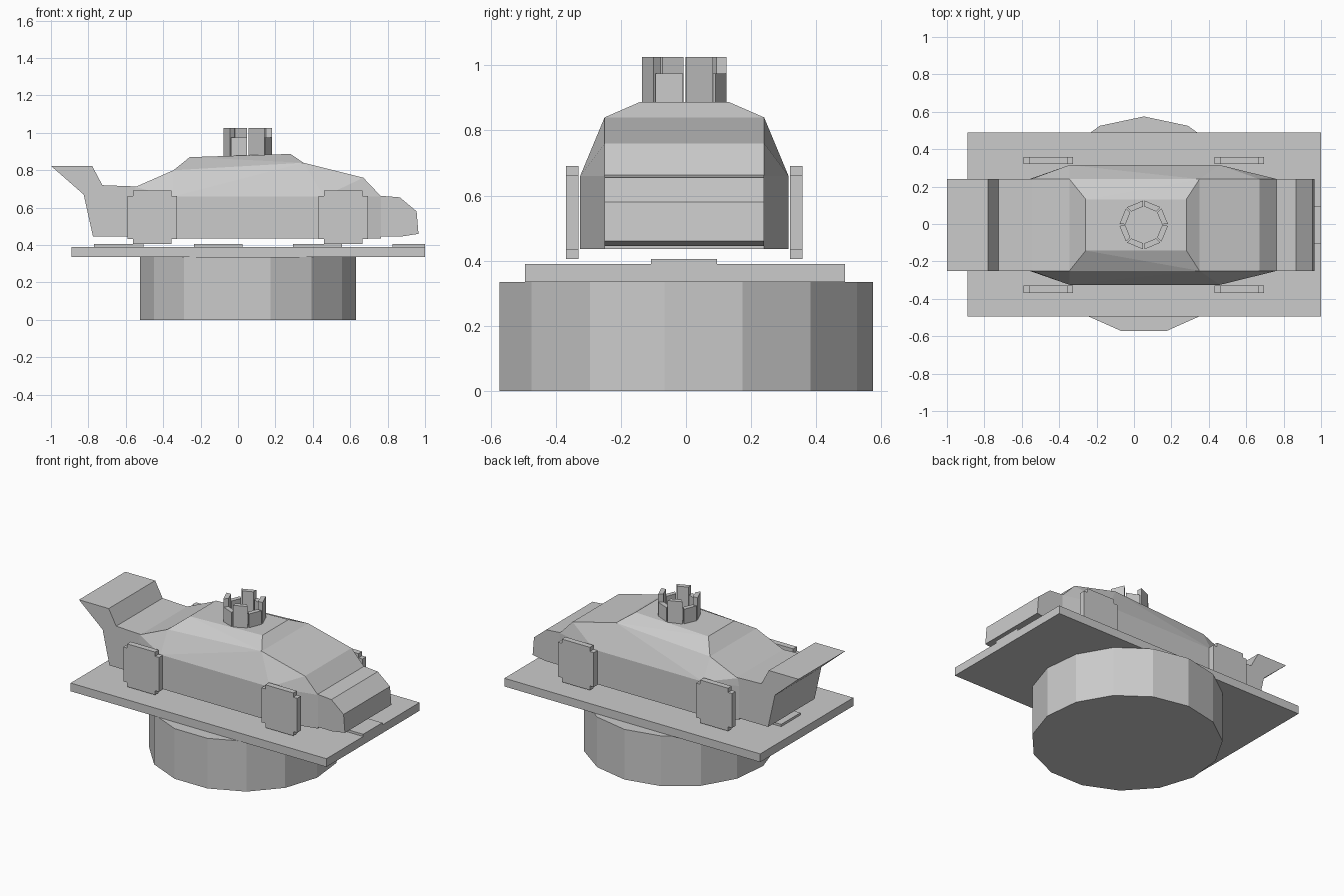
import bpy, bmesh
from math import sin, cos, radians

if "Cube" in bpy.data.objects:
    bpy.data.objects.remove(bpy.data.objects["Cube"])

YC = -0.005  # centre line of the car across y


def finish(name, bm):
    bmesh.ops.recalc_face_normals(bm, faces=bm.faces)
    me = bpy.data.meshes.new(name)
    bm.to_mesh(me)
    bm.free()
    ob = bpy.data.objects.new(name, me)
    bpy.context.collection.objects.link(ob)
    return ob


def prism(name, pts, vec):
    """Extrude a closed loop of 3D points along vec."""
    bm = bmesh.new()
    f = bm.faces.new([bm.verts.new(p) for p in pts])
    r = bmesh.ops.extrude_face_region(bm, geom=[f])
    new = [v for v in r["geom"] if isinstance(v, bmesh.types.BMVert)]
    bmesh.ops.translate(bm, verts=new, vec=vec)
    if f.is_valid and len(bm.faces) == len(pts) + 1:
        bm.faces.new([v for v in bm.verts if v not in new][:len(pts)])
    return finish(name, bm)


def box(name, x0, x1, y0, y1, z0, z1):
    return prism(name, [(x0, y0, z0), (x1, y0, z0), (x1, y1, z0), (x0, y1, z0)],
                 (0, 0, z1 - z0))


def side_profile(name, xz, y0, y1):
    return prism(name, [(x, y0, z) for x, z in xz], (0, y1 - y0, 0))


def hull(name, half):
    """Convex solid from points given for one side and mirrored in y."""
    bm = bmesh.new()
    for x, y, z in half:
        for s in (-1, 1):
            bm.verts.new((x, YC + s * y, z))
    r = bmesh.ops.convex_hull(bm, input=bm.verts)
    loose = [v for v in bm.verts if not v.link_faces]
    bmesh.ops.delete(bm, geom=loose, context='VERTS')
    bmesh.ops.dissolve_limit(bm, angle_limit=radians(1), verts=bm.verts, edges=bm.edges)
    return finish(name, bm)


# Round pedestal with 15 sides
prism("pedestal", [(0.053 + 0.58 * cos(radians(90 + 24 * i)),
                    -0.005 + 0.58 * sin(radians(90 + 24 * i)), 0) for i in range(15)],
      (0, 0, 0.335))

# Road slab and its centre line dashes
box("road_slab", -0.89, 1.0, -0.495, 0.488, 0.335, 0.39)
for i, (a, b) in enumerate([(-0.77, -0.505), (-0.235, 0.025), (0.295, 0.555), (0.825, 1.0)]):
    box(f"road_dash_{i}", a, b, -0.107, 0.095, 0.385, 0.405)

# Main body with bulging sides
plan = [(-0.56, 0.245), (-0.345, 0.32), (0.46, 0.32), (0.765, 0.245)]
hull("car_body", [(x, y, z) for x, y in plan for z in (0.435, 0.66)] +
     [(-0.55, 0.245, 0.71), (-0.345, 0.245, 0.80), (0.35, 0.245, 0.84), (0.67, 0.245, 0.76)])

# Cabin roof
hull("car_roof", [(-0.345, 0.245, 0.80), (0.35, 0.245, 0.84),
                  (-0.258, 0.137, 0.87), (0.28, 0.137, 0.887)])

# Nose and tail with spoiler
side_profile("car_nose", [(0.74, 0.445), (0.87, 0.445), (0.965, 0.46), (0.955, 0.58),
                          (0.865, 0.655), (0.765, 0.663), (0.74, 0.66)],
             YC - 0.245, YC + 0.245)
side_profile("car_tail", [(-0.775, 0.445), (-0.54, 0.445), (-0.54, 0.713), (-0.725, 0.72),
                          (-0.78, 0.823), (-1.0, 0.823), (-0.825, 0.67)],
             YC - 0.245, YC + 0.245)

# Wheels: thin notched squares
for end, cx in (("rear", -0.458), ("front", 0.563)):
    for side, s in (("left", 1), ("right", -1)):
        quarter = [(0.132, 0.115), (0.103, 0.115), (0.103, 0.143)]
        loop = quarter + [(-x, z) for x, z in reversed(quarter)]
        loop += [(-x, -z) for x, z in loop]
        ya, yb = sorted((YC + s * 0.325, YC + s * 0.363))
        side_profile(f"{end}_{side}_wheel", [(cx + x, 0.548 + z) for x, z in loop], ya, yb)

# Ring of roof blocks, alternately tall and short
for i in range(8):
    a0, a1 = radians(45 * i + 2), radians(45 * i + 43)
    loop = [(0.052 + r * cos(a), YC + r * sin(a), 0.865)
            for r, a in ((0.098, a0), (0.13, a0), (0.13, a1), (0.098, a1))]
    prism(f"roof_block_{i}", loop, (0, 0, (0.16 if i % 2 == 0 else 0.11)))
